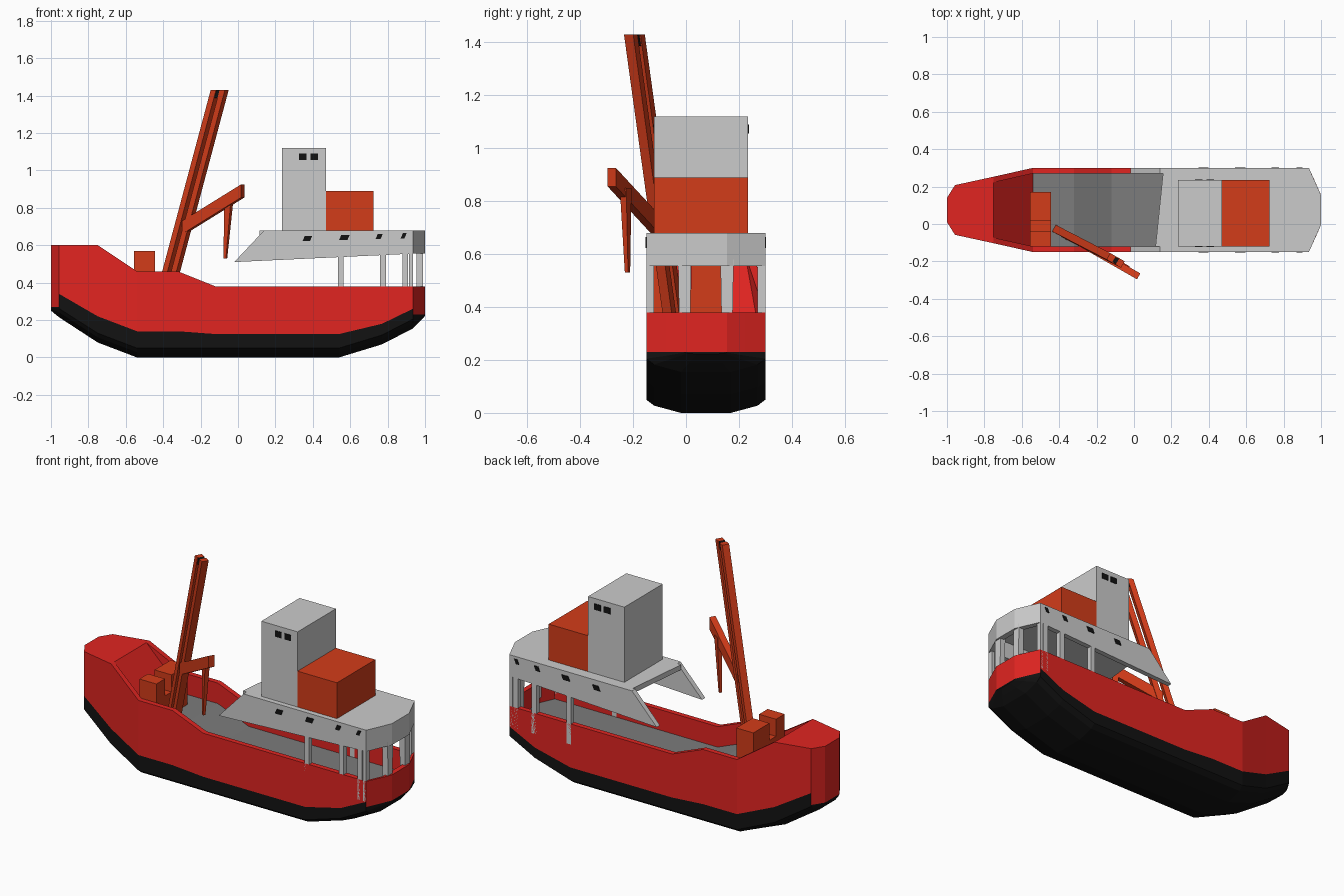
import bpy, bmesh, math
from mathutils import Vector

if "Cube" in bpy.data.objects:
    bpy.data.objects.remove(bpy.data.objects["Cube"])

CY = 0.075  # centreline of the ship in y


def material(name, rgb):
    m = bpy.data.materials.new(name)
    m.diffuse_color = (*rgb, 1)
    m.use_nodes = True
    m.node_tree.nodes["Principled BSDF"].inputs["Base Color"].default_value = m.diffuse_color
    return m


RED = material("red_paint", (0.75, 0.018, 0.015))
BLACK = material("black_paint", (0.006, 0.006, 0.006))
ORANGE = material("orange_paint", (0.65, 0.045, 0.01))
DECK = material("deck_grey", (0.2, 0.2, 0.2))


def finish(name, bm, *mats):
    bmesh.ops.recalc_face_normals(bm, faces=bm.faces)
    me = bpy.data.meshes.new(name)
    bm.to_mesh(me)
    bm.free()
    for m in mats:
        if m:
            me.materials.append(m)
    ob = bpy.data.objects.new(name, me)
    bpy.context.collection.objects.link(ob)
    return ob


def loft(name, a, b, mat=None):
    """Solid between two matching outlines."""
    bm = bmesh.new()
    va, vb = [bm.verts.new(p) for p in a], [bm.verts.new(p) for p in b]
    n = len(va)
    bm.faces.new(va)
    bm.faces.new(vb[::-1])
    for i in range(n):
        j = (i + 1) % n
        bm.faces.new((va[i], vb[i], vb[j], va[j]))
    return finish(name, bm, mat)


def side_prism(name, xz, y0, y1, mat=None):
    return loft(name, [(x, y0, z) for x, z in xz], [(x, y1, z) for x, z in xz], mat)


def plan_prism(name, xy, z0, z1, mat=None):
    return loft(name, [(x, y, z0) for x, y in xy], [(x, y, z1) for x, y in xy], mat)


def box(name, x0, x1, y0, y1, z0, z1, mat=None):
    return plan_prism(name, [(x0, y0), (x1, y0), (x1, y1), (x0, y1)], z0, z1, mat)


# Hull: stations of (x, half width, rail z, waterline z, chine z, keel z, deck z)
stations = [
    (-1.0, .065, .60, .27, .268, .25, .60), (-.957, .133, .60, .27, .262, .215, .60),
    (-.957, .133, .60, .34, .262, .215, .60), (-.75, .178, .60, .22, .13, .08, .60),
    (-.54, .225, .46, .14, .05, 0, .34), (-.32, .225, .46, .14, .05, 0, .34),
    (-.12, .225, .38, .125, .05, 0, .26), (.54, .225, .38, .125, .05, 0, .26),
    (.77, .225, .38, .18, .12, .07, .26), (.935, .225, .38, .26, .205, .155, .26),
    (.935, .225, .38, .23, .205, .155, .26), (.97, .148, .38, .23, .216, .19, .26),
    (.97, .148, .38, .23, .216, .19, .38), (1.0, .08, .38, .23, .228, .222, .38)]
bm = bmesh.new()
rings = []
for x, h, rail, wl, ch, keel, deck in stations:
    half = [(h, rail), (h, wl), (h, ch), (h * .87, keel + (ch - keel) * .55), (h * .42, keel)]
    inner = [(-h + .03, rail), (-h + .03, deck), (h - .03, deck), (h - .03, rail)]
    ring = half + [(-y, z) for y, z in half[::-1]] + inner
    rings.append([bm.verts.new((x, CY + y, z)) for y, z in ring])
n = len(rings[0])
for k in range(len(rings) - 1):
    for i in range(n):
        j = (i + 1) % n
        f = bm.faces.new((rings[k][i], rings[k][j], rings[k + 1][j], rings[k + 1][i]))
        if 1 <= i <= 7:
            f.material_index = 1
        elif i == 11 and 4 <= k <= 10:
            f.material_index = 2
for r in (rings[0], rings[-1]):
    for i in range(4):
        f = bm.faces.new((r[i], r[i + 1], r[8 - i], r[9 - i]))
        f.material_index = min(i, 1)
finish("hull", bm, RED, BLACK, DECK)

# Winch block with a notch
winch = [(-.12, .33), (.17, .33), (.17, .57), (.02, .57), (.02, .47), (-.04, .47), (-.04, .57), (-.12, .57)]
loft("winch", [(-.555, y, z) for y, z in winch], [(-.445, y, z) for y, z in winch], ORANGE)

# Crane mast, leaning in a plane turned 30 degrees from the ship's axis
D = Vector((math.cos(math.radians(30)), -.5, 0))
N = Vector((.5, math.cos(math.radians(30)), 0))
FOOT, TOP = Vector((-.392, -.043, .33)), Vector((-.098, -.195, 1.43))


def section(c, a, b, w=.02):
    return [c + D * a - N * w, c + D * b - N * w, c + D * b + N * w, c + D * a + N * w]


for label, a, b in (("fore", -.044, -.011), ("aft", .011, .044)):
    loft("mast_beam_" + label, section(FOOT, a, b), section(TOP, a, b), ORANGE)
low = FOOT.lerp(TOP, .96)
loft("mast_head_pulley", section(low, -.011, .011, .015), section(TOP, -.011, .011, .015), BLACK)

# Derrick arm and its hanging hook
UP = Vector((0, 0, .035))


def arm_section(c):
    return [c - N * .018 - UP, c + N * .018 - UP, c + N * .018 + UP, c - N * .018 + UP]


arm0, arm1 = Vector((-.29, -.1, .695)), Vector((.025, -.28, .89))
loft("derrick_arm", arm_section(arm0), arm_section(arm1), ORANGE)
loft("hook_rod", section(Vector((-.068, -.221, .53)), -.008, .008, .007),
     section(Vector((-.048, -.228, .85)), -.02, .02, .014), ORANGE)

# Bridge deck: roof, side wings and angled stern walls
side = [(-.02, .51), (.14, .68), (.935, .68), (.935, .555)]
for label, s in (("right", -1), ("left", 1)):
    y0, y1 = CY + s * .225, CY + s * .195
    side_prism("bridge_side_" + label, side, y0, y1)
    plan_prism("stern_corner_" + label, [(.935, y0), (1, CY + s * .08), (.965, CY + s * .07), (.915, y1)], .555, .68)
    # Side windows
    for i, (x, w) in enumerate(((.345, .04), (.54, .045), (.735, .027), (.87, .02))):
        z = .622 + i * .005
        side_prism(f"side_window_{label}_{i}", [(x, z), (x + w, z), (x + w + .012, z + .028), (x + .012, z + .028)],
                   y0 - s * .01, y0 + s * .003, BLACK)
    # Posts between the rail and bridge deck
    for i, x in enumerate((.535, .76, .88, .915)):
        ya, yb = sorted((y0, y1))
        box(f"side_post_{label}_{i}", x, x + (.03 if i < 3 else .02), ya, yb, .26, .58)
    yp = CY + s * .08
    loft(f"stern_post_{label}", [(.955, yp - .02, .3), (.99, yp - .02, .3), (.99, yp + .02, .3), (.955, yp + .02, .3)],
         [(.955, yp - .025, .58), (.99, yp - .025, .58), (.99, yp + .025, .58), (.955, yp + .025, .58)])
    # Tower windows
    yt = -.12 if s < 0 else .235
    for i, x in enumerate((.325, .387)):
        ya, yb = sorted((yt - s * .01, yt + s * .003))
        box(f"tower_window_{label}_{i}", x, x + .042, ya, yb, 1.055, 1.09, BLACK)
plan_prism("stern_wall", [(1, CY - .08), (1, CY + .08), (.965, CY + .07), (.965, CY - .07)], .555, .68)
plan_prism("bridge_roof", [(.115, CY - .195), (.915, CY - .195), (.965, CY - .07), (.965, CY + .07),
                           (.915, CY + .195), (.155, CY + .195)], .65, .68)

# Tower and funnel casing
box("bridge_tower", .235, .47, -.12, .235, .67, 1.12)
box("funnel_casing", .47, .725, -.12, .235, .67, .89, ORANGE)
